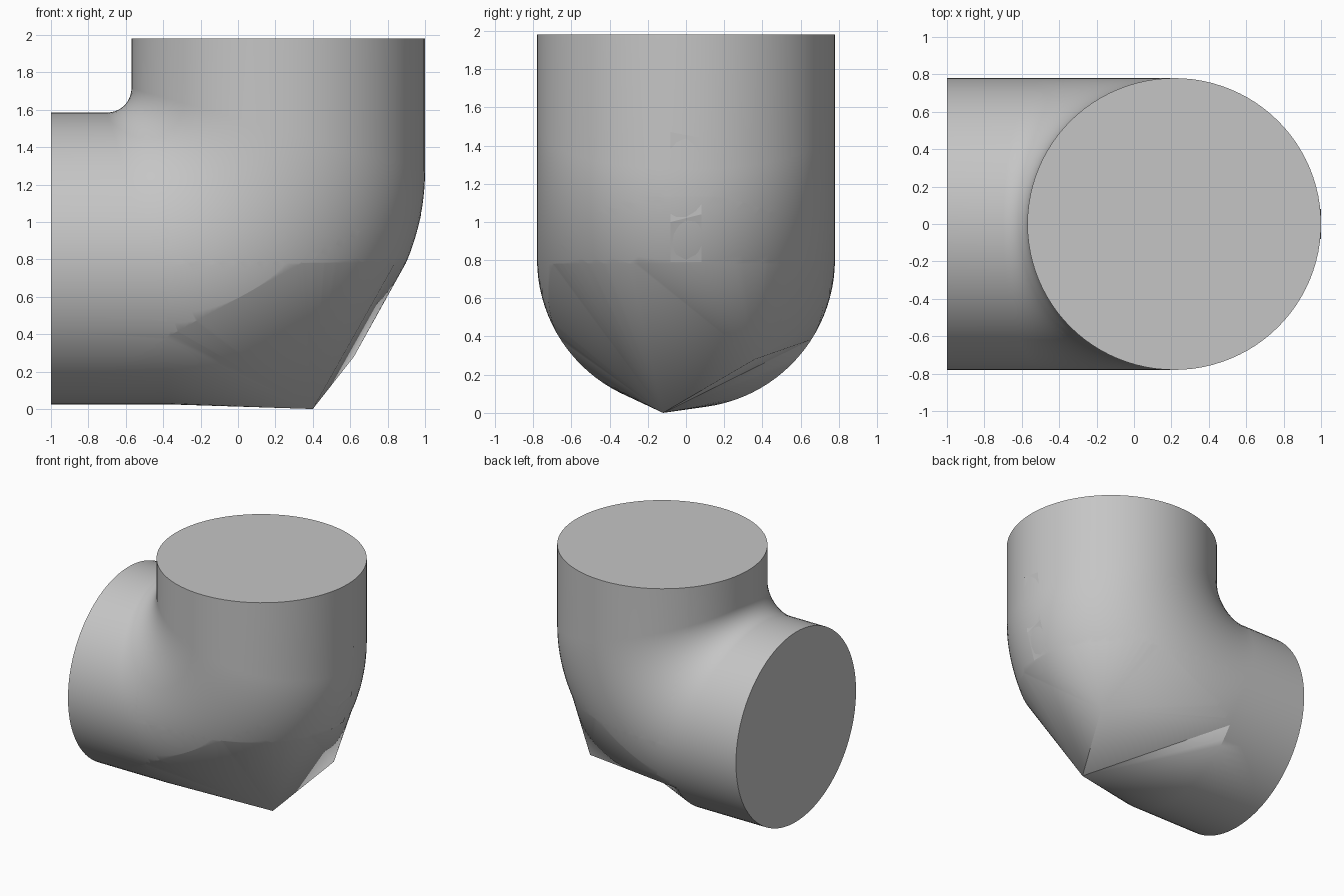
import bpy, bmesh, math
from mathutils import Vector

cube = bpy.data.objects.get("Cube")
if cube:
    bpy.data.objects.remove(cube, do_unlink=True)

grey = bpy.data.materials.new("plain grey")
grey.use_nodes = True
COLOUR = (0.56, 0.56, 0.56, 1)
grey.diffuse_color = COLOUR
grey.node_tree.nodes["Principled BSDF"].inputs["Base Color"].default_value = COLOUR

R = 0.78          # pipe radius
SEG = 96          # sides around the pipe
STEPS = 40        # sections in the bend


def finish(bm, name, angle):
    bmesh.ops.recalc_face_normals(bm, faces=bm.faces)
    mesh = bpy.data.meshes.new(name)
    bm.to_mesh(mesh)
    bm.free()
    mesh.materials.append(grey)
    obj = bpy.data.objects.new(name, mesh)
    bpy.context.collection.objects.link(obj)
    bpy.ops.object.select_all(action="DESELECT")
    obj.select_set(True)
    bpy.context.view_layer.objects.active = obj
    bpy.ops.object.shade_smooth_by_angle(angle=math.radians(angle))
    return obj


# Inner and outer line of the bend, as (x, z) pairs per section
INNER_C, INNER_R = Vector((-0.70, 1.715)), 0.13
OUTER_C, OUTER_R = Vector((-0.25, 1.275)), 1.25
sections = [(Vector((-0.57, 1.98)), Vector((1.0, 1.98)))]
for i in range(STEPS + 1):
    a = math.pi / 2 * i / STEPS
    d = Vector((math.cos(a), -math.sin(a)))
    sections.append((INNER_C + INNER_R * d, OUTER_C + OUTER_R * d))
sections.append((Vector((-1, 1.585)), Vector((-1, 0.025))))

# Loft the pipe through oval sections
bm = bmesh.new()
rings = []
for inner, outer in sections:
    mid, half = (inner + outer) / 2, (outer - inner) / 2
    ring = []
    for k in range(SEG):
        t = 2 * math.pi * k / SEG
        p = mid + half * math.cos(t)
        ring.append(bm.verts.new((p.x, R * math.sin(t), p.y)))
    rings.append(ring)
for r0, r1 in zip(rings, rings[1:]):
    for k in range(SEG):
        n = (k + 1) % SEG
        bm.faces.new((r0[k], r0[n], r1[n], r1[k]))
bm.faces.new(rings[0])
bm.faces.new(rings[-1])

# Cut away the underside of the bend along clean lines
X_CUT, Z_CUT, SLOPE = -0.38, 0.78, 0.55
for co, no in (((X_CUT, 0, 0), (1, 0, 0)),
               ((0, 0, Z_CUT), (0, 0, 1)),
               ((-0.35, 0, 0.40), (-SLOPE, 0, 1))):
    bmesh.ops.bisect_plane(bm, geom=bm.verts[:] + bm.edges[:] + bm.faces[:],
                           dist=1e-5, plane_co=co, plane_no=no)
doomed = []
for f in bm.faces:
    c = f.calc_center_median()
    if c.x > X_CUT and c.z < min(Z_CUT, 0.40 + SLOPE * (c.x + 0.35)):
        doomed.append(f)
bmesh.ops.delete(bm, geom=doomed, context="FACES")

# Close the opening with flat facets fanned to two low corner points
low = bm.verts.new((0.40, -0.12, 0.0))
back = bm.verts.new((0.62, 0.36, 0.28))


def hub(edge):
    m = (edge.verts[0].co + edge.verts[1].co) / 2
    return back if m.y > -0.28 and m.z > 0.38 else low


touching = {}
for e in [e for e in bm.edges if e.is_boundary]:
    h = hub(e)
    bm.faces.new((e.verts[0], e.verts[1], h))
    for v in e.verts:
        touching.setdefault(v, set()).add(h)
for v, hubs in touching.items():
    if len(hubs) == 2:
        bm.faces.new((v, low, back))
finish(bm, "pipe_elbow", 22)


# Narrow flat facet running down the outside of the bend
def outer_x(z):
    dz = min(0, z - OUTER_C.y)
    return OUTER_C.x + math.sqrt(OUTER_R ** 2 - dz ** 2)


bm = bmesh.new()
pairs = []
for z_left, z_right in ((1.47, 1.44), (1.0, 1.04), (0.79, 0.79)):
    pairs.append([bm.verts.new((outer_x(z) + 0.001, y, z))
                  for y, z in ((-0.08, z_left), (0.08, z_right))])
for (a, b), (c, d) in zip(pairs, pairs[1:]):
    bm.faces.new((a, b, d))
    bm.faces.new((a, d, c))
strip = finish(bm, "outer_facet", 1)
